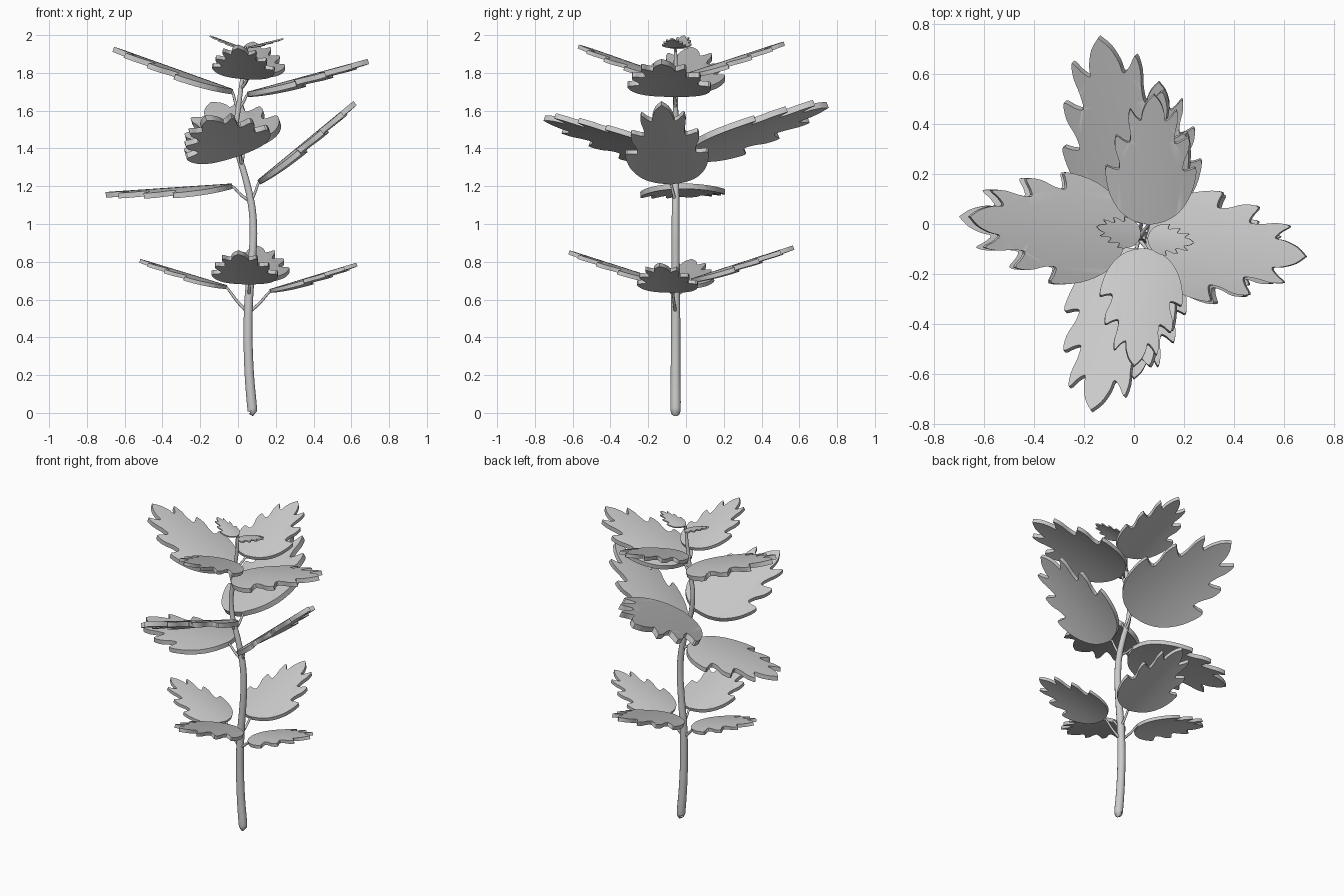
import bpy, bmesh
from mathutils import Vector, Matrix

cube = bpy.data.objects.get("Cube")
if cube:
    bpy.data.objects.remove(cube, do_unlink=True)

grey = bpy.data.materials.new("plain_grey")
grey.use_nodes = True
grey.diffuse_color = (0.6, 0.6, 0.6, 1)
grey.node_tree.nodes["Principled BSDF"].inputs["Base Color"].default_value = (0.6, 0.6, 0.6, 1)


def smooth_path(points, steps):
    """Catmull-Rom samples through the given points."""
    pts = [Vector(p) for p in points]
    out = []
    for i in range(len(pts) - 1):
        a, b, c, d = pts[max(i - 1, 0)], pts[i], pts[i + 1], pts[min(i + 2, len(pts) - 1)]
        for s in range(steps):
            t = s / steps
            out.append(b + (c - a) * t / 2 + (a * 2 - b * 5 + c * 4 - d) * t**2 / 2
                       + (b * 3 - a - c * 3 + d) * t**3 / 2)
    return out + [pts[-1]]


def finish(obj):
    obj.data.materials.clear()
    obj.data.materials.append(grey)
    bpy.ops.object.select_all(action='DESELECT')
    obj.select_set(True)
    bpy.context.view_layer.objects.active = obj


def tube(name, points, steps=4, sides=3):
    """Round tapered tube; each point is x, y, z, radius."""
    curve = bpy.data.curves.new(name, 'CURVE')
    curve.dimensions = '3D'
    curve.bevel_depth = 1
    curve.bevel_resolution = sides
    curve.use_fill_caps = True
    path = smooth_path(points, steps)
    spline = curve.splines.new('POLY')
    spline.points.add(len(path) - 1)
    for p, q in zip(spline.points, path):
        p.co = (q[0], q[1], q[2], 1)
        p.radius = max(q[3], 0.001)
    obj = bpy.data.objects.new(name, curve)
    bpy.context.collection.objects.link(obj)
    finish(obj)
    bpy.ops.object.convert(target='MESH')
    bpy.ops.object.shade_smooth_by_angle(angle=0.9)


# Half outline of a lobed leaf of unit length, from tip to base: (width, length)
HALF = [(0, 1), (.05, .94), (.08, .86), (.09, .80), (.13, .83), (.17, .88), (.18, .80),
        (.165, .71), (.165, .63), (.21, .64), (.265, .67), (.27, .58), (.24, .49),
        (.235, .42), (.28, .42), (.33, .43), (.325, .33), (.29, .21), (.22, .10),
        (.12, .03), (0, 0)]


def leaf(name, base, tip, up):
    right = smooth_path([(w, t, 0) for w, t in HALF], 3)
    left = [Vector((-p.x, p.y, 0)) for p in right[-2:0:-1]]
    bm = bmesh.new()
    bm.faces.new([bm.verts.new(p) for p in right + left])
    bmesh.ops.triangulate(bm, faces=bm.faces[:])
    # cut lengthwise so that the blade can arch across its width
    for i in range(-5, 6):
        bmesh.ops.bisect_plane(bm, geom=bm.verts[:] + bm.edges[:] + bm.faces[:],
                               plane_co=(i * .055, 0, 0), plane_no=(1, 0, 0))
    bmesh.ops.recalc_face_normals(bm, faces=bm.faces[:])
    top = bmesh.ops.extrude_face_region(bm, geom=bm.faces[:], use_keep_orig=True)["geom"]
    for v in bm.verts:
        v.co.z = -.021 - .28 * v.co.x**2
    for v in [g for g in top if isinstance(g, bmesh.types.BMVert)]:
        v.co.z += .042
    bmesh.ops.recalc_face_normals(bm, faces=bm.faces[:])
    base, tip = Vector(base), Vector(tip)
    along = (tip - base).normalized()
    side = along.cross(Vector(up)).normalized()
    rot = Matrix((side, along, side.cross(along))).transposed().to_4x4()
    bm.transform(Matrix.Translation(base) @ rot @ Matrix.Scale((tip - base).length, 4))
    mesh = bpy.data.meshes.new(name)
    bm.to_mesh(mesh)
    bm.free()
    obj = bpy.data.objects.new(name, mesh)
    bpy.context.collection.objects.link(obj)
    finish(obj)
    bpy.ops.object.shade_smooth_by_angle(angle=0.6)


# Main stem with a rounded foot
Y = -.055
STEM = [(.076, 0, .004), (.076, .008, .021), (.075, .025, .027), (.06, .2, .026),
        (.053, .4, .025), (.057, .6, .024), (.072, .78, .022), (.082, .95, .021),
        (.072, 1.1, .02), (.038, 1.25, .018), (0, 1.38, .016), (-.012, 1.5, .015),
        (0, 1.6, .014), (.02, 1.75, .012), (.034, 1.86, .01), (.04, 1.94, .007)]
tube("stem", [(x, Y, z, r) for x, z, r in STEM])

# Leaves: name, stem joint (x, z), blade base, blade tip, up direction of the tier
LOW, MID, HIGH = (0, 0, 1), (-.36, 0, 1), (.05, 0, 1)
LEAVES = [
    ("lower_right", (.053, .53), (-.06, -.04, .665), (-.52, .03, .805), LOW),
    ("lower_left", (.056, .53), (.17, -.07, .645), (.63, -.14, .785), LOW),
    ("lower_front", (.058, .62), (.06, -.12, .69), (.0, -.62, .85), LOW),
    ("lower_back", (.058, .62), (.07, .03, .70), (.1, .57, .875), LOW),
    ("middle_right", (.065, 1.12), (-.03, -.05, 1.2), (-.70, .03, 1.155), MID),
    ("middle_left", (.067, 1.12), (.11, -.08, 1.22), (.62, -.13, 1.64), MID),
    ("middle_front", (.02, 1.31), (.01, -.1, 1.375), (-.17, -.75, 1.56), MID),
    ("middle_back", (.02, 1.31), (.03, .01, 1.39), (-.14, .75, 1.63), MID),
    ("upper_right", (0, 1.61), (-.03, -.05, 1.7), (-.66, .03, 1.925), HIGH),
    ("upper_left", (0, 1.61), (.05, -.06, 1.685), (.69, -.13, 1.86), HIGH),
    ("upper_front", (.018, 1.72), (.05, -.1, 1.775), (0, -.57, 1.94), HIGH),
    ("upper_back", (.018, 1.72), (.06, 0, 1.785), (.08, .52, 1.955), HIGH),
    ("top_right", (.038, 1.91), (.025, -.05, 1.93), (-.15, -.01, 1.995), HIGH),
    ("top_left", (.038, 1.91), (.055, -.055, 1.935), (.24, -.075, 1.98), HIGH),
]
for name, (jx, jz), base, tip, up in LEAVES:
    leaf(name + "_leaf", base, tip, up)
    # stalk from the stem, running a little way under the blade
    joint, root = Vector((jx, Y, jz)), Vector(base)
    inner = root.lerp(Vector(tip), .04)
    r = .009 if jz < 1.9 else .004
    bow = joint.lerp(root, .5) - Vector((0, 0, .008))
    tube(name + "_stalk", [(*joint, r), (*bow, r * .85), (*root, r * .7), (*inner, r * .5)], 3, 2)
